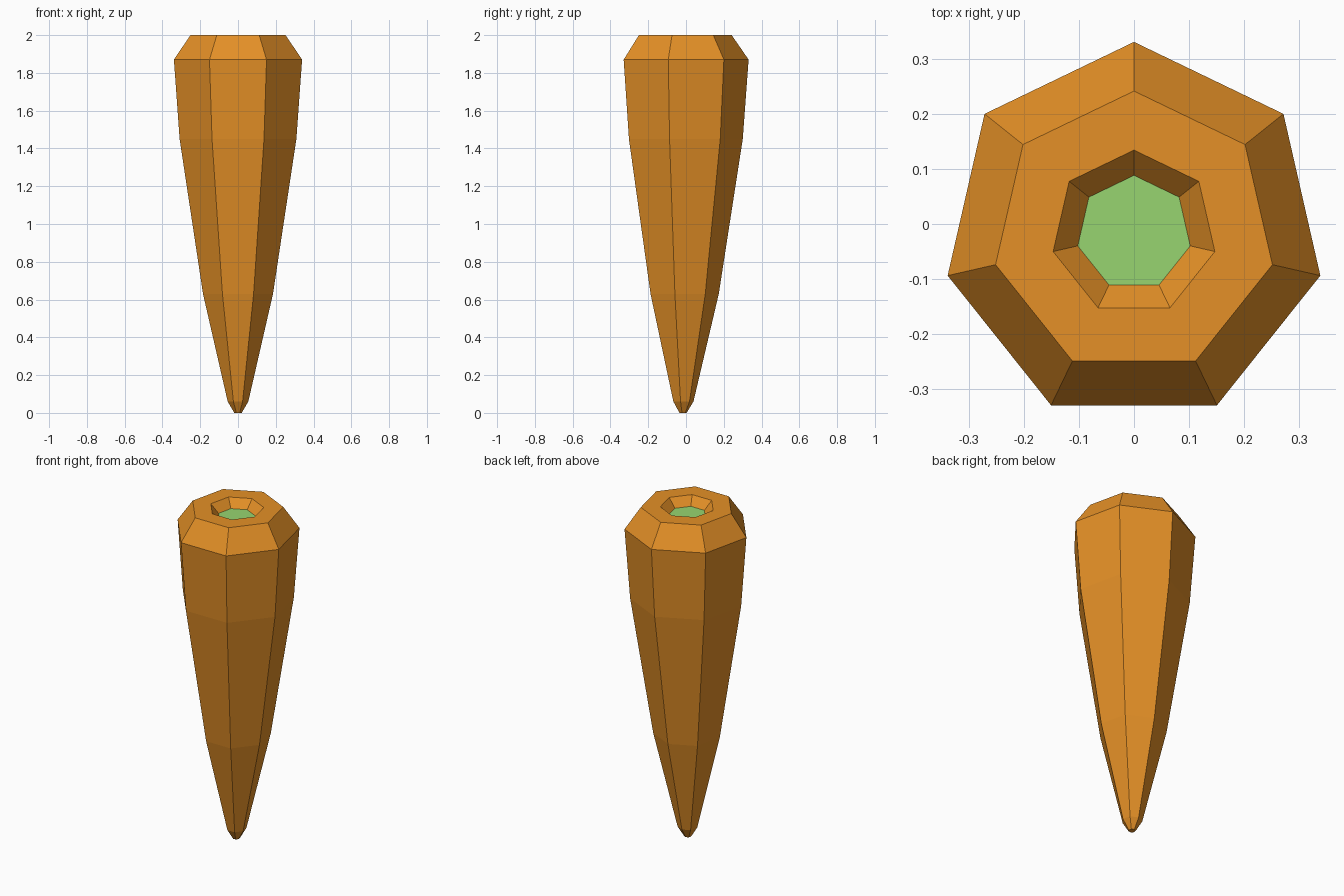
import bpy, bmesh, math

if "Cube" in bpy.data.objects:
    bpy.data.objects.remove(bpy.data.objects["Cube"])

SIDES = 7
CY = -0.0165  # heptagon centre, so the bounds are centred on y = 0


def material(name, rgb):
    m = bpy.data.materials.new(name)
    m.diffuse_color = (*rgb, 1)
    m.use_nodes = True
    m.node_tree.nodes["Principled BSDF"].inputs["Base Color"].default_value = m.diffuse_color
    return m


orange = material("carrot orange", (0.78, 0.28, 0.02))
green = material("stem green", (0.31, 0.66, 0.16))

# (radius, height) from the tip up, over the shoulder and into the stem hollow
profile = [(0.02, 0.0), (0.056, 0.06), (0.19, 0.63), (0.317, 1.45),
           (0.348, 1.87), (0.2585, 2.0), (0.151, 2.0), (0.105, 1.95)]

bm = bmesh.new()
rings = []
for r, z in profile:
    angles = [math.pi / 2 + math.tau * i / SIDES for i in range(SIDES)]
    rings.append([bm.verts.new((r * math.cos(a), CY + r * math.sin(a), z)) for a in angles])

# Root skin
for low, high in zip(rings, rings[1:]):
    for i in range(SIDES):
        j = (i + 1) % SIDES
        bm.faces.new((low[i], low[j], high[j], high[i]))

# Tip cap and green hollow floor
bm.faces.new(rings[0][::-1])
bm.faces.new(rings[-1]).material_index = 1

mesh = bpy.data.meshes.new("carrot")
bm.to_mesh(mesh)
bm.free()
mesh.materials.append(orange)
mesh.materials.append(green)
bpy.context.collection.objects.link(bpy.data.objects.new("carrot", mesh))
